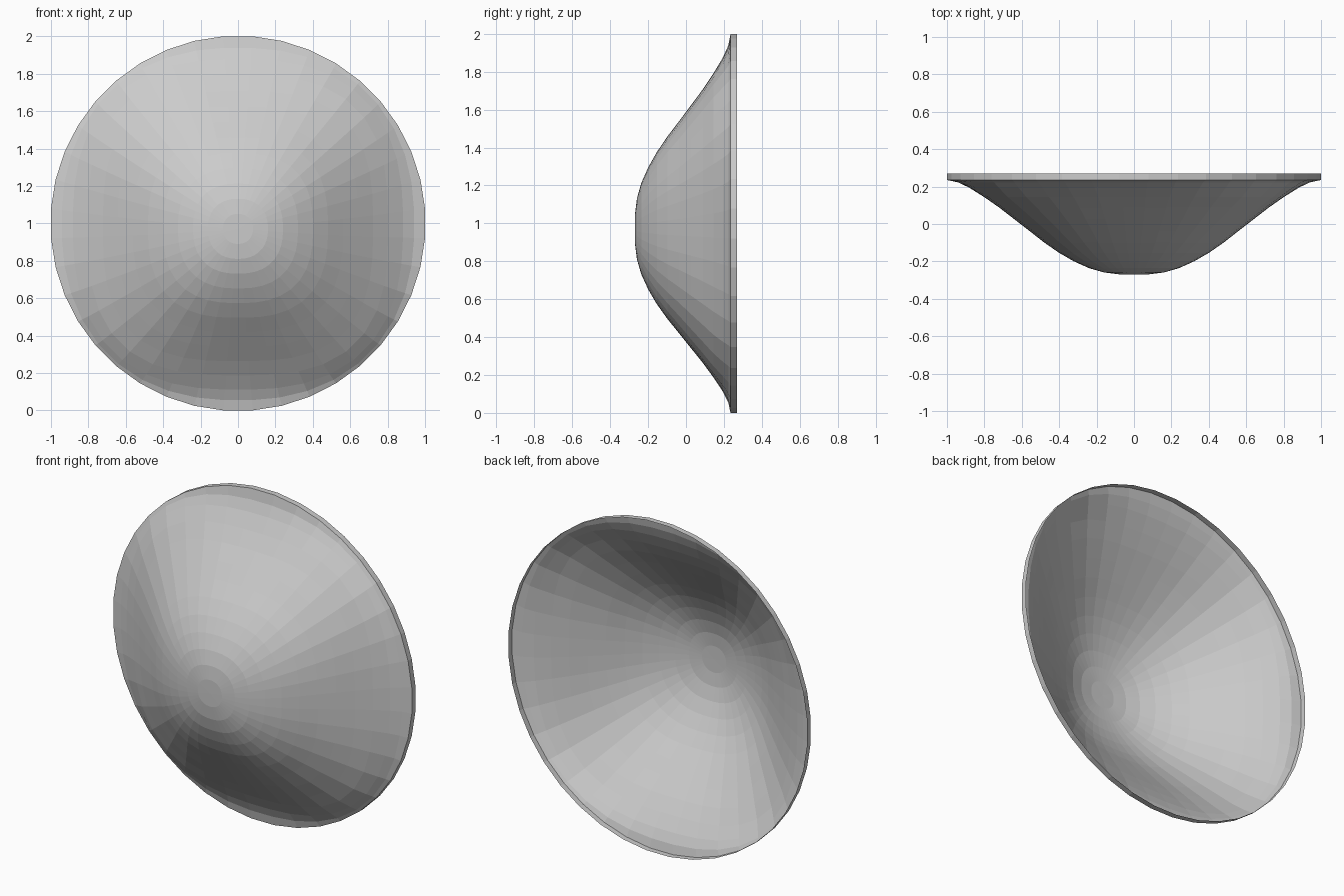
import bpy, bmesh, math

if "Cube" in bpy.data.objects:
    bpy.data.objects.remove(bpy.data.objects["Cube"])

SIDES = 40
# (radius, depth in y, diagonal bulge) from the apex to the rim, then the rim wall
PROFILE = [(0.08, -0.269, 1.03), (0.16, -0.259, 1.045), (0.24, -0.236, 1.06),
           (0.32, -0.200, 1.07), (0.40, -0.154, 1.08), (0.48, -0.098, 1.09),
           (0.56, -0.035, 1.10), (0.64, 0.027, 1.11), (0.72, 0.089, 1.115),
           (0.80, 0.145, 1.11), (0.88, 0.195, 1.08), (0.94, 0.223, 1.045),
           (1.00, 0.235, 1.0), (1.00, 0.27, 1.0)]


def ring_point(r, y, bulge, i):
    a = 2 * math.pi * (i + 0.5) / SIDES
    c, s = math.cos(a), math.sin(a)
    # inner rings are rounded squares, the rim is round
    n = 1 / (0.5 - math.log2(bulge))
    k = r / (abs(c) ** n + abs(s) ** n) ** (1 / n)
    k /= math.cos(math.pi / SIDES)
    sag = -0.03 * (1 - r * r)      # apex sits a little below the middle
    return (k * c, y, 1 + k * s + sag)


# dished shell, open at the back
bm = bmesh.new()
apex = bm.verts.new((0, -0.27, 0.97))
rings = [[bm.verts.new(ring_point(*p, i)) for i in range(SIDES)] for p in PROFILE]
for i in range(SIDES):
    j = (i + 1) % SIDES
    bm.faces.new((apex, rings[0][i], rings[0][j]))
    for a, b in zip(rings, rings[1:]):
        bm.faces.new((a[i], b[i], b[j], a[j]))
bmesh.ops.recalc_face_normals(bm, faces=bm.faces)
# outside faces the front
if sum(f.normal.y * f.calc_area() for f in bm.faces) > 0:
    bmesh.ops.reverse_faces(bm, faces=bm.faces)
mesh = bpy.data.meshes.new("dish_shell")
bm.to_mesh(mesh)
bm.free()
shell = bpy.data.objects.new("dish_shell", mesh)
bpy.context.collection.objects.link(shell)
